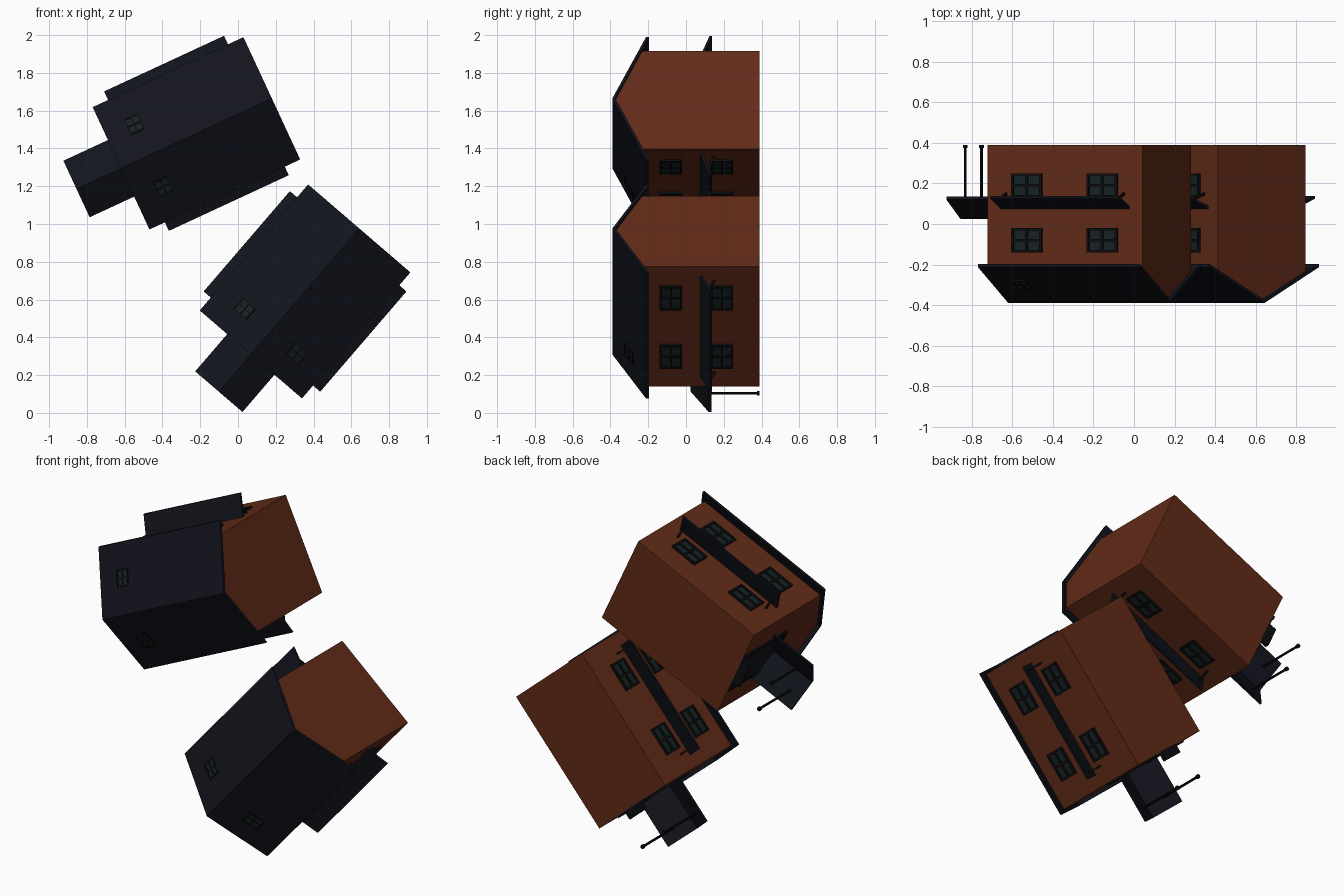
import bpy, bmesh, math
from mathutils import Matrix, Vector

if "Cube" in bpy.data.objects:
    bpy.data.objects.remove(bpy.data.objects["Cube"])


def material(name, rgb):
    m = bpy.data.materials.new(name)
    m.diffuse_color = (*rgb, 1)
    m.use_nodes = True
    m.node_tree.nodes["Principled BSDF"].inputs["Base Color"].default_value = m.diffuse_color
    return m


BRICK = material("brick", (0.12, 0.024, 0.009))
SLATE = material("slate", (0.006, 0.007, 0.012))
FRAME = material("dark_frame", (0.004, 0.004, 0.005))
GLASS = material("glass", (0.008, 0.016, 0.017))


def finish(name, bm, mat, house):
    bmesh.ops.recalc_face_normals(bm, faces=bm.faces)
    me = bpy.data.meshes.new(name)
    bm.to_mesh(me)
    bm.free()
    me.materials.append(mat)
    ob = bpy.data.objects.new(name, me)
    ob.matrix_world = house
    bpy.context.collection.objects.link(ob)


def add_box(bm, lo, hi, m=Matrix()):
    lo, hi = Vector(lo), Vector(hi)
    size = Matrix.Diagonal((*(hi - lo), 1))
    bmesh.ops.create_cube(bm, size=1, matrix=m @ Matrix.Translation((lo + hi) / 2) @ size)


def add_prism(bm, profile, x0, x1):
    """Extrude a (y, z) profile along the ridge direction x."""
    a = [bm.verts.new((x0, y, z)) for y, z in profile]
    b = [bm.verts.new((x1, y, z)) for y, z in profile]
    bm.faces.new(a)
    bm.faces.new(b[::-1])
    for i in range(len(a)):
        j = (i + 1) % len(a)
        bm.faces.new((a[i], a[j], b[j], b[i]))


def slab(half, eave, ridge, t):
    """Chevron roof section."""
    return [(-half, eave), (0, ridge), (half, eave),
            (half, eave - t), (0, ridge - t), (-half, eave - t)]


def add_window(frames, panes, m, w, h, bar=0.012, depth=0.012):
    """Window in plane m (x across, y up, z outwards)."""
    add_box(panes, (-w / 2, -h / 2, -0.005), (w / 2, h / 2, depth * 0.4), m)
    for s in (-1, 0, 1):
        x, y = s * (w - bar) / 2, s * (h - bar) / 2
        add_box(frames, (x - bar / 2, -h / 2, -0.005), (x + bar / 2, h / 2, depth), m)
        add_box(frames, (-w / 2, y - bar / 2, -0.005), (w / 2, y + bar / 2, depth), m)


def plane(origin, x, y):
    x, y = Vector(x).normalized(), Vector(y).normalized()
    m = Matrix((x, y, x.cross(y))).transposed().to_4x4()
    m.translation = origin
    return m


def build_house(tag, house):
    # walls with gables
    bm = bmesh.new()
    add_prism(bm, [(-0.285, 0), (0.285, 0), (0.285, 0.625), (0, 0.768), (-0.285, 0.625)], -0.42, 0.42)
    finish(tag + "_walls", bm, BRICK, house)

    # main roof and porch roof
    bm = bmesh.new()
    add_prism(bm, slab(0.357, 0.602, 0.78, 0.016), -0.44, 0.44)
    finish(tag + "_roof", bm, SLATE, house)
    bm = bmesh.new()
    add_prism(bm, slab(0.165, 0.27, 0.365, 0.015), -0.70, -0.42)
    finish(tag + "_porch_roof", bm, SLATE, house)

    # side awnings and their brackets
    bm, br = bmesh.new(), bmesh.new()
    for s in (-1, 1):
        add_prism(bm, [(s * 0.28, 0.318), (s * 0.407, 0.265), (s * 0.407, 0.253), (s * 0.28, 0.303)], -0.35, 0.35)
        for u in (-0.32, 0.32):
            add_prism(br, [(s * 0.28, 0.245), (s * 0.28, 0.233), (s * 0.365, 0.265), (s * 0.355, 0.277)], u - 0.005, u + 0.005)
    finish(tag + "_awnings", bm, SLATE, house)
    finish(tag + "_awning_brackets", br, FRAME, house)

    # porch posts with small feet
    bm = bmesh.new()
    for v in (-0.095, 0.095):
        for r, z0, z1 in ((0.012, 0, 0.015), (0.007, 0.015, 0.31)):
            bmesh.ops.create_cone(bm, cap_ends=True, segments=8, radius1=r, radius2=r, depth=z1 - z0,
                                  matrix=Matrix.Translation((-0.63, v, (z0 + z1) / 2)))
    finish(tag + "_porch_posts", bm, FRAME, house)

    # front door surround, door leaf and step
    bm = bmesh.new()
    for v in (-0.12, 0.12):
        add_box(bm, (-0.43, v - 0.01, 0), (-0.415, v + 0.01, 0.40))
    add_box(bm, (-0.43, -0.13, 0.38), (-0.415, 0.13, 0.40))
    add_box(bm, (-0.47, -0.065, 0), (-0.415, 0.065, 0.025))
    finish(tag + "_door_surround_and_step", bm, FRAME, house)
    bm = bmesh.new()
    add_box(bm, (-0.424, -0.12, 0), (-0.415, 0.12, 0.385))
    finish(tag + "_door", bm, SLATE, house)

    # side windows and skylights
    fr, gl = bmesh.new(), bmesh.new()
    slope = (0.78 - 0.602) / 0.357
    for s in (-1, 1):
        for u in (-0.205, 0.205):
            for w in (0.20, 0.47):
                add_window(fr, gl, plane((u, s * 0.285, w), (-s, 0, 0), (0, 0, 1)), 0.165, 0.12)
        m = plane((-0.278, s * 0.182, 0.78 - slope * 0.182), (-s, 0, 0), (0, -s, slope))
        add_window(fr, gl, m, 0.08, 0.10, 0.008, 0.006)
    finish(tag + "_window_frames", fr, FRAME, house)
    finish(tag + "_window_glass", gl, GLASS, house)


# two identical houses lying with their roofs towards the front
for tag, x, z, angle in (("upper_house", -0.22, 1.48, 24.9), ("lower_house", 0.355, 0.643, 49.3)):
    c, s = math.cos(math.radians(angle)), math.sin(math.radians(angle))
    build_house(tag, Matrix(((c, -s, 0, x), (0, 0, -1, 0.39), (s, c, 0, z), (0, 0, 0, 1))))
